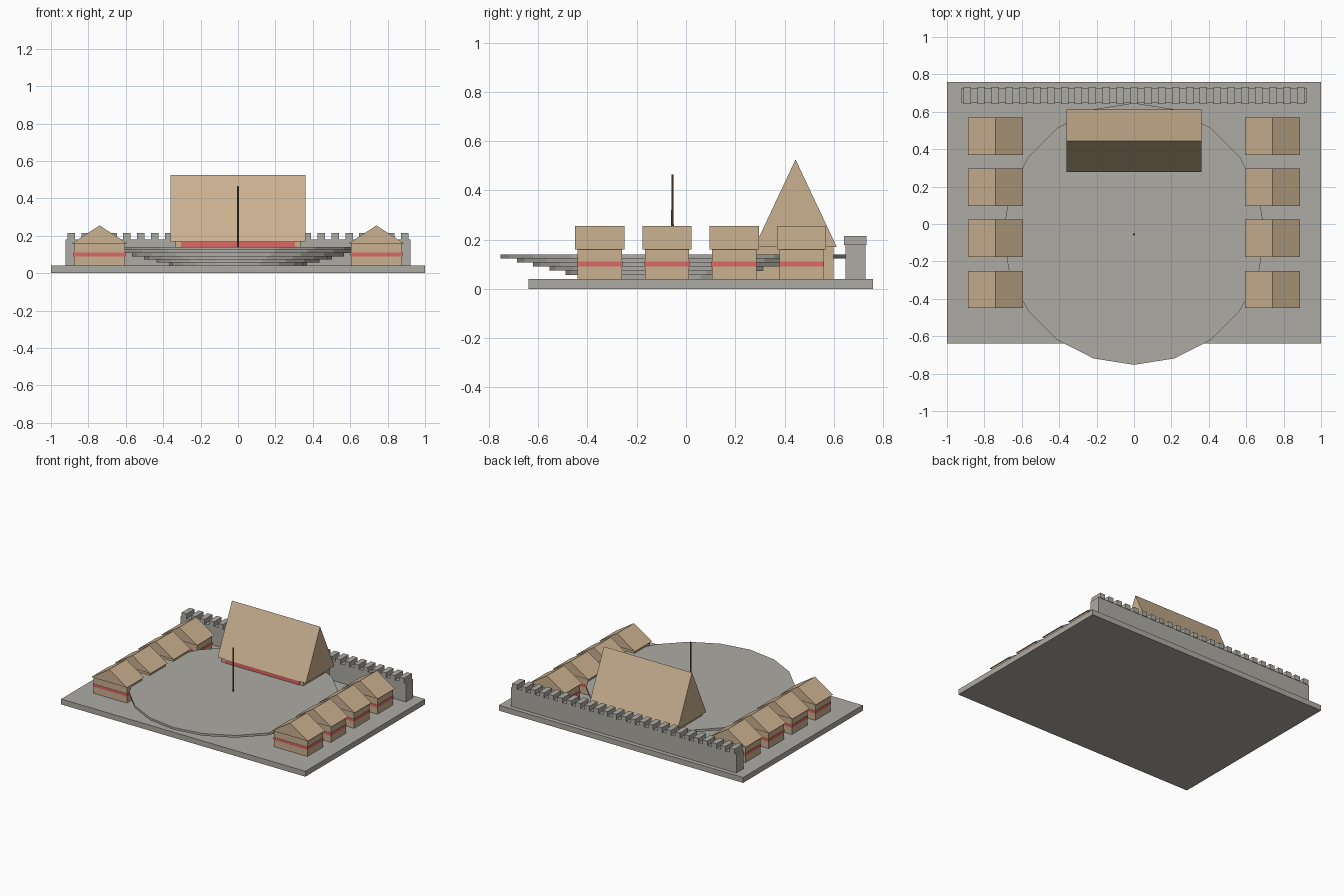
import bpy
import bmesh
from math import pi

cube = bpy.data.objects.get("Cube")
if cube:
    bpy.data.objects.remove(cube, do_unlink=True)


def material(name, rgb):
    m = bpy.data.materials.new(name)
    m.use_nodes = True
    m.diffuse_color = (*rgb, 1)
    m.node_tree.nodes["Principled BSDF"].inputs["Base Color"].default_value = (*rgb, 1)
    return m


STONE = material("grey stone", (0.42, 0.41, 0.37))
TAN = material("tan timber", (0.59, 0.44, 0.28))
RED = material("red band", (0.72, 0.14, 0.13))
WOOD = material("brown pole", (0.17, 0.11, 0.05))


def finish(name, bm, mat):
    bmesh.ops.recalc_face_normals(bm, faces=bm.faces)
    mesh = bpy.data.meshes.new(name)
    bm.to_mesh(mesh)
    bm.free()
    mesh.materials.append(mat)
    obj = bpy.data.objects.new(name, mesh)
    bpy.context.collection.objects.link(obj)
    return obj


def add_box(bm, x, y, z):
    """Box from (low, high) ranges on each axis."""
    verts = bmesh.ops.create_cube(bm, size=1)["verts"]
    for v in verts:
        v.co = [r[0] if c < 0 else r[1] for c, r in zip(v.co, (x, y, z))]


def box(name, x, y, z, mat):
    bm = bmesh.new()
    add_box(bm, x, y, z)
    return finish(name, bm, mat)


def gable(name, x, y, z, along_x, mat):
    """Box whose top is pinched into a ridge along x or y."""
    bm = bmesh.new()
    add_box(bm, x, y, z)
    axis, span = (1, y) if along_x else (0, x)
    for v in bm.verts:
        if v.co.z > (z[0] + z[1]) / 2:
            v.co[axis] = sum(span) / 2
    bmesh.ops.remove_doubles(bm, verts=bm.verts, dist=1e-5)
    return finish(name, bm, mat)


def around(c, h):
    return (c - h, c + h)


GROUND = 0.04

# Ground slab
box("ground_slab", (-1, 1), (-0.64, 0.76), (0, GROUND), STONE)

# Round terrace, stepping outward as it rises
STEPS, RISE = 6, 0.1 / 6
for i in range(STEPS):
    bm = bmesh.new()
    radius = 0.70 - 0.066 * (STEPS - 1 - i)
    bmesh.ops.create_cone(bm, cap_ends=True, segments=20, radius1=radius,
                          radius2=radius, depth=RISE)
    step = finish(f"terrace_step_{i + 1}", bm, STONE)
    step.location = (0, -0.053, GROUND + RISE * (i + 0.5))

# Two rows of small houses
for side, sx in (("left", 1), ("right", -1)):
    for i in range(4):
        x, y = 0.74 * sx, -0.35 + 0.273 * i
        tag = f"{side}_house_{i + 1}"
        box(tag + "_walls", around(x, 0.137), around(y, 0.09), (GROUND, 0.16), TAN)
        box(tag + "_band", around(x, 0.139), around(y, 0.092), (0.09, 0.11), RED)
        gable(tag + "_roof", around(x, 0.147), around(y, 0.1), (0.16, 0.255), False, TAN)

# Great hall with a steep roof
box("hall_walls", around(0, 0.335), around(0.443, 0.156), (GROUND, 0.172), TAN)
box("hall_front_band", around(0, 0.305), (0.282, 0.29), (0.13, 0.168), RED)
gable("hall_roof", around(0, 0.361), around(0.445, 0.167), (0.17, 0.525), True, TAN)

# Rear wall with battlements
box("rear_wall", around(0, 0.922), (0.647, 0.728), (GROUND, 0.18), STONE)
bm = bmesh.new()
for i in range(25):
    add_box(bm, around((i - 12) * 0.0742, 0.02), (0.642, 0.733), (0.178, 0.215))
finish("battlements", bm, STONE)

# Pole in the middle of the terrace
bm = bmesh.new()
bmesh.ops.create_cone(bm, cap_ends=True, segments=8, radius1=0.006,
                      radius2=0.004, depth=0.325)
pole = finish("pole", bm, WOOD)
pole.location = (0, -0.055, 0.3025)
